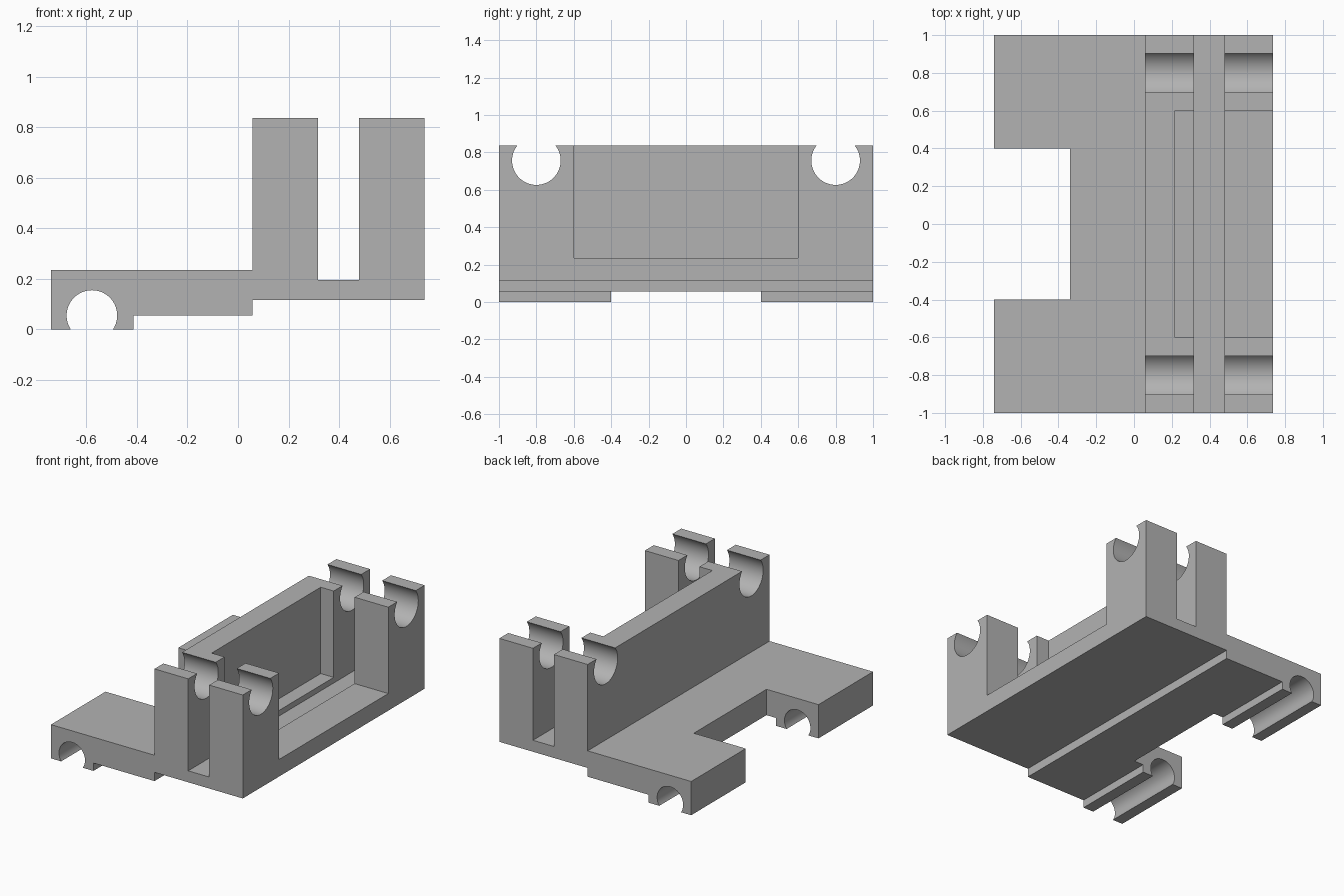
import bpy, bmesh, math
from mathutils import Matrix, Vector

if "Cube" in bpy.data.objects:
    bpy.data.objects.remove(bpy.data.objects["Cube"])

grey = bpy.data.materials.new("grey")
grey.diffuse_color = (0.45, 0.45, 0.45, 1)
grey.use_nodes = True
grey.node_tree.nodes["Principled BSDF"].inputs["Base Color"].default_value = grey.diffuse_color


def make_object(name, bm):
    bmesh.ops.recalc_face_normals(bm, faces=bm.faces)
    mesh = bpy.data.meshes.new(name)
    bm.to_mesh(mesh)
    bm.free()
    mesh.materials.append(grey)
    obj = bpy.data.objects.new(name, mesh)
    bpy.context.collection.objects.link(obj)
    return obj


def extrude_profile(name, points, y0, y1):
    """Extrude an (x, z) outline along y."""
    bm = bmesh.new()
    face = bm.faces.new([bm.verts.new((x, y0, z)) for x, z in points])
    ext = bmesh.ops.extrude_face_region(bm, geom=[face])
    verts = [v for v in ext["geom"] if isinstance(v, bmesh.types.BMVert)]
    bmesh.ops.translate(bm, verts=verts, vec=(0, y1 - y0, 0))
    return make_object(name, bm)


def box(name, x0, x1, y0, y1, z0, z1):
    return extrude_profile(name, [(x0, z0), (x1, z0), (x1, z1), (x0, z1)], y0, y1)


def rod(name, centre, radius, length, axis):
    bm = bmesh.new()
    rot = Matrix.Rotation(math.pi / 2, 4, "Y" if axis == "X" else "X")
    bmesh.ops.create_cone(bm, cap_ends=True, segments=64, radius1=radius, radius2=radius,
                          depth=length, matrix=Matrix.Translation(Vector(centre)) @ rot)
    return make_object(name, bm)


# Bracket: stepped base with two uprights separated by a slot
bracket = extrude_profile("bracket", [
    (-0.74, 0), (-0.413, 0), (-0.413, 0.055), (0.057, 0.055), (0.057, 0.116),
    (0.737, 0.116), (0.737, 0.836), (0.478, 0.836), (0.478, 0.196), (0.317, 0.196),
    (0.317, 0.836), (0.057, 0.836), (0.057, 0.235), (-0.74, 0.235)], -1, 1)

# Cutters: base notch, pocket between uprights, pivot channel, shaft cradles
cutters = [
    box("notch_cutter", -1, -0.34, -0.4, 0.4, -0.5, 0.5),
    box("pocket_cutter", 0.217, 1, -0.6, 0.6, 0.235, 1.2),
    rod("pivot_channel_cutter", (-0.578, 0, 0.055), 0.1, 3, "Y"),
]
for side, y in (("front", -0.8), ("back", 0.8)):
    cutters.append(rod(side + "_cradle_cutter", (0.4, y, 0.756), 0.13, 1.2, "X"))

bpy.context.view_layer.objects.active = bracket
bracket.select_set(True)
for cutter in cutters:
    mod = bracket.modifiers.new(cutter.name, "BOOLEAN")
    mod.operation = "DIFFERENCE"
    mod.solver = "EXACT"
    mod.object = cutter
    bpy.ops.object.modifier_apply(modifier=mod.name)
for cutter in cutters:
    bpy.data.objects.remove(cutter)

# Smooth channels, crisp edges
bpy.ops.object.shade_smooth_by_angle(angle=math.radians(30))
